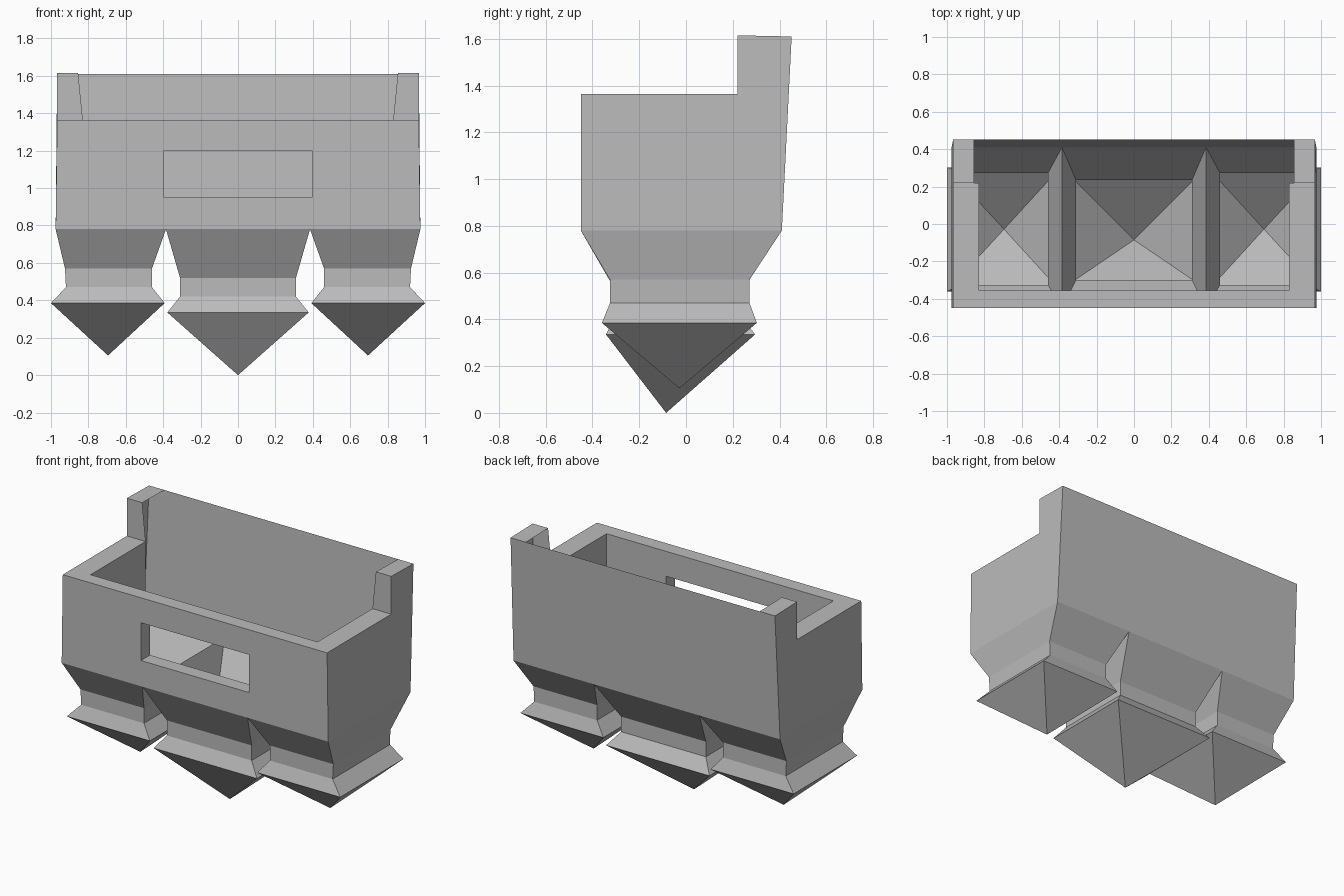
import bpy
import bmesh
from mathutils import Vector

old = bpy.data.objects.get("Cube")
if old:
    bpy.data.objects.remove(old, do_unlink=True)

grey = bpy.data.materials.new("plain grey")
grey.use_nodes = True
grey.diffuse_color = (0.5, 0.5, 0.5, 1)
grey.node_tree.nodes["Principled BSDF"].inputs["Base Color"].default_value = (0.5, 0.5, 0.5, 1)


def make_part(name, faces):
    """Build a flat-shaded sheet from (points, outward direction) pairs."""
    bm = bmesh.new()
    for points, outward in faces:
        face = bm.faces.new([bm.verts.new(p) for p in points])
        face.normal_update()
        if face.normal.dot(Vector(outward)) < 0:
            face.normal_flip()
    bmesh.ops.remove_doubles(bm, verts=bm.verts, dist=0.0005)
    mesh = bpy.data.meshes.new(name)
    bm.to_mesh(mesh)
    bm.free()
    mesh.materials.append(grey)
    obj = bpy.data.objects.new(name, mesh)
    bpy.context.collection.objects.link(obj)
    return obj


def rect(x0, x1, z0, z1, y):
    return [(x0, y, z0), (x1, y, z0), (x1, y, z1), (x0, y, z1)]


def bridge(a, b, outward):
    n = len(a)
    return [([a[i], a[(i + 1) % n], b[(i + 1) % n], b[i]], outward(i)) for i in range(n)]


# Main levels and widths
floor, rim, top = 0.78, 1.365, 1.615
front, inner_front, post, back = -0.45, -0.355, 0.22, 0.452
wide, wide_low, inner = 0.967, 0.975, 0.83

# Front wall with a slot cut through it
slot_out = rect(-0.395, 0.395, 0.95, 1.2, front)
slot_in = rect(-0.395, 0.395, 0.95, 1.2, inner_front)
outer = [(-wide_low, front, floor), (wide_low, front, floor),
         (wide, front, rim), (-wide, front, rim)]
lining = rect(-inner, inner, floor, rim, inner_front)
jambs = [(0, 0, 1), (-1, 0, 0), (0, 0, -1), (1, 0, 0)]
make_part("front_wall",
          bridge(outer, slot_out, lambda i: (0, -1, 0))
          + bridge(lining, slot_in, lambda i: (0, 1, 0))
          + bridge(slot_out, slot_in, lambda i: jambs[i])
          + [([outer[3], outer[2], lining[2], lining[3]], (0, 0, 1))])

# Side walls, each with a raised post at the back
for side, s in (("left", 1), ("right", -1)):
    def X(x, y, z):
        return (s * x, y, z)

    def outside(y, z):
        return X(wide_low + (wide - wide_low) * min(1, (z - floor) / (rim - floor)), y, z)

    make_part(side + "_side_wall", [
        ([outside(front, floor), outside(0.41, floor), outside(back, top - 0.005),
          outside(post, top), outside(post, rim), outside(front, rim)], (s, 0, 0)),
        ([X(inner, inner_front, floor), X(inner, post, floor),
          X(inner, post, rim), X(inner, inner_front, rim)], (-s, 0, 0)),
        ([X(wide, front, rim), X(wide, post, rim), X(inner, post, rim),
          X(inner, inner_front, rim)], (0, 0, 1))])
    make_part(side + "_post", [
        ([X(wide, post, rim), X(inner, post, rim),
          X(0.855, post, top), X(wide, post, top)], (0, -1, 0)),
        ([X(wide, post, top), X(0.855, post, top),
          X(0.855, back, top - 0.005), X(wide, back, top - 0.005)], (0, 0, 1))])

# Tall thin back wall
make_part("back_wall", [([(-wide_low, 0.41, floor), (wide_low, 0.41, floor),
                          (wide, back, top - 0.005), (-wide, back, top - 0.005)], (0, 1, 0))])


# Hoppers: sloped mouth, straight neck, flared collar and pointed base
def hopper(name, rings, tip, s=1):
    loops = [[(s * x0, y0, z), (s * x1, y0, z), (s * x1, y1, z), (s * x0, y1, z)]
             for z, x0, x1, y0, y1 in rings]
    dirs = [(0, -1, 0), (s, 0, 0), (0, 1, 0), (-s, 0, 0)]
    faces = []
    for a, b in zip(loops, loops[1:]):
        faces += bridge(a, b, lambda i: dirs[i])
    end = loops[-1]
    faces += [([end[i], end[(i + 1) % 4], (s * tip[0], tip[1], tip[2])], dirs[i])
              for i in range(4)]
    make_part(name, faces)


hopper("middle_hopper", [(floor, -0.385, 0.385, front, 0.41),
                         (0.52, -0.31, 0.31, -0.30, 0.235),
                         (0.42, -0.31, 0.31, -0.30, 0.235),
                         (0.335, -0.378, 0.378, -0.342, 0.295)], (0, -0.085, 0))
side_rings = [(floor, 0.385, wide_low, front, 0.41),
              (0.57, 0.46, 0.925, -0.325, 0.272),
              (0.47, 0.46, 0.92, -0.325, 0.272),
              (0.385, 0.392, 1.0, -0.36, 0.303)]
for side, s in (("left", 1), ("right", -1)):
    hopper(side + "_hopper", side_rings, (0.695, -0.028, 0.105), s)
